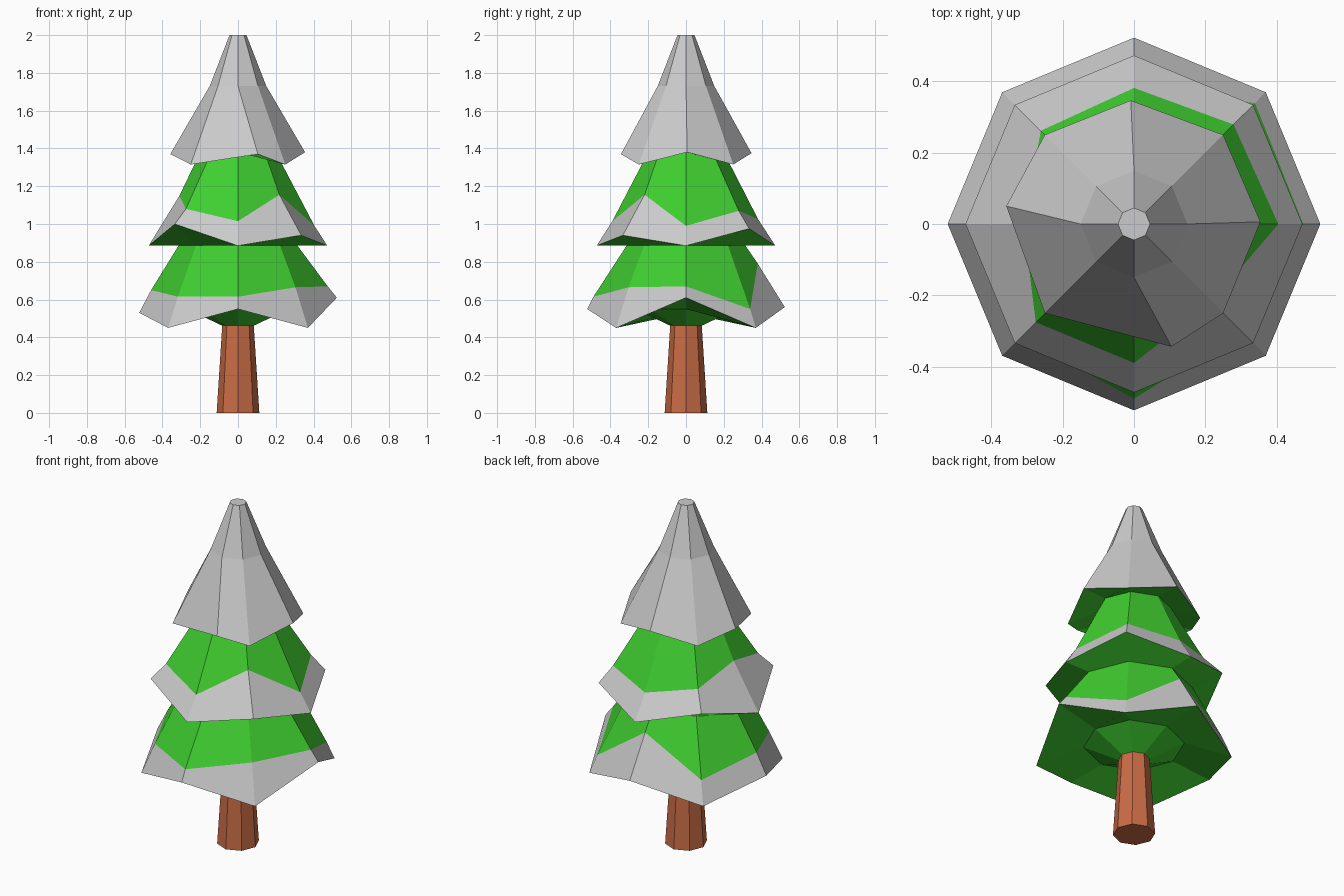
import bpy, bmesh
from math import cos, sin, radians

if "Cube" in bpy.data.objects:
    bpy.data.objects.remove(bpy.data.objects["Cube"])

N = 8


def ring(r, z, twist=0):
    """Octagon ring; r, z and twist (degrees) may be single values or one per corner."""
    pick = lambda v, i: v[i] if isinstance(v, (list, tuple)) else v
    pts = []
    for i in range(N):
        a = radians(45 * i + pick(twist, i))
        pts.append((pick(r, i) * cos(a), pick(r, i) * sin(a), pick(z, i)))
    return pts


def loft(name, rings, color=None, cap_bottom=False, cap_top=False):
    """Flat-shaded skin through rings listed from bottom to top of the surface."""
    bm = bmesh.new()
    loops = [[bm.verts.new(p) for p in rg] for rg in rings]
    for lo, hi in zip(loops, loops[1:]):
        for i in range(N):
            j = (i + 1) % N
            bm.faces.new((lo[i], lo[j], hi[j], hi[i]))
    if cap_bottom:
        bm.faces.new(loops[0][::-1])
    if cap_top:
        bm.faces.new(loops[-1])
    me = bpy.data.meshes.new(name)
    bm.to_mesh(me)
    bm.free()
    ob = bpy.data.objects.new(name, me)
    bpy.context.collection.objects.link(ob)
    if color:
        me.materials.append(color)
    return ob


def material(name, rgb):
    m = bpy.data.materials.new(name)
    m.diffuse_color = (*rgb, 1)
    m.use_nodes = True
    m.node_tree.nodes["Principled BSDF"].inputs["Base Color"].default_value = m.diffuse_color
    return m


green = material("needles", (0.05, 0.62, 0.03))
brown = material("bark", (0.58, 0.15, 0.06))

# Rings, corners run counter-clockwise from +x
base = ring(0.08, 0.46)
skirt = ring(0.27, 0.55)
rim1 = ring(0.523, [0.61, 0.45, 0.56, 0.45, 0.53, 0.45, 0.55, 0.45])
line1 = ring([0.475, 0.48, 0.38, 0.47, 0.46, 0.45, 0.49, 0.43],
             [0.67, 0.55, 0.79, 0.58, 0.65, 0.615, 0.615, 0.665])
neck1 = ring(0.315, 0.885)
rim2 = ring(0.473, [0.885, 0.975, 0.885, 0.97, 0.885, 1.0, 0.885, 0.94])
line2 = ring([0.405, 0.395, 0.382, 0.37, 0.31, 0.39, 0.39, 0.31],
             [0.99, 1.07, 1.025, 1.07, 1.15, 1.08, 1.015, 1.155])
neck2 = ring(0.2, 1.38)
rim3 = ring([0.355, 0.354, 0.347, 0.354, 0.362, 0.354, 0.36, 0.354],
            [1.38, 1.315, 1.375, 1.315, 1.37, 1.315, 1.37, 1.315],
            [1, 0, 1.5, 0, -8, 0, 17, 0])

# Trunk
loft("trunk", [ring(0.113, 0), ring(0.083, 0.47)], brown, True, True)

# Green undersides and branches of each tier
loft("lower_underside", [base, skirt, rim1], green)
loft("lower_branches", [line1, neck1], green)
loft("middle_underside", [neck1, rim2], green)
loft("middle_branches", [line2, neck2], green)
loft("top_underside", [neck2, rim3], green)

# Grey snow bands and snowy tip
loft("lower_snow", [rim1, line1])
loft("middle_snow", [rim2, line2])
loft("top_snow", [rim3, ring(0.15, 1.73), ring(0.045, 2.0)], cap_top=True)
